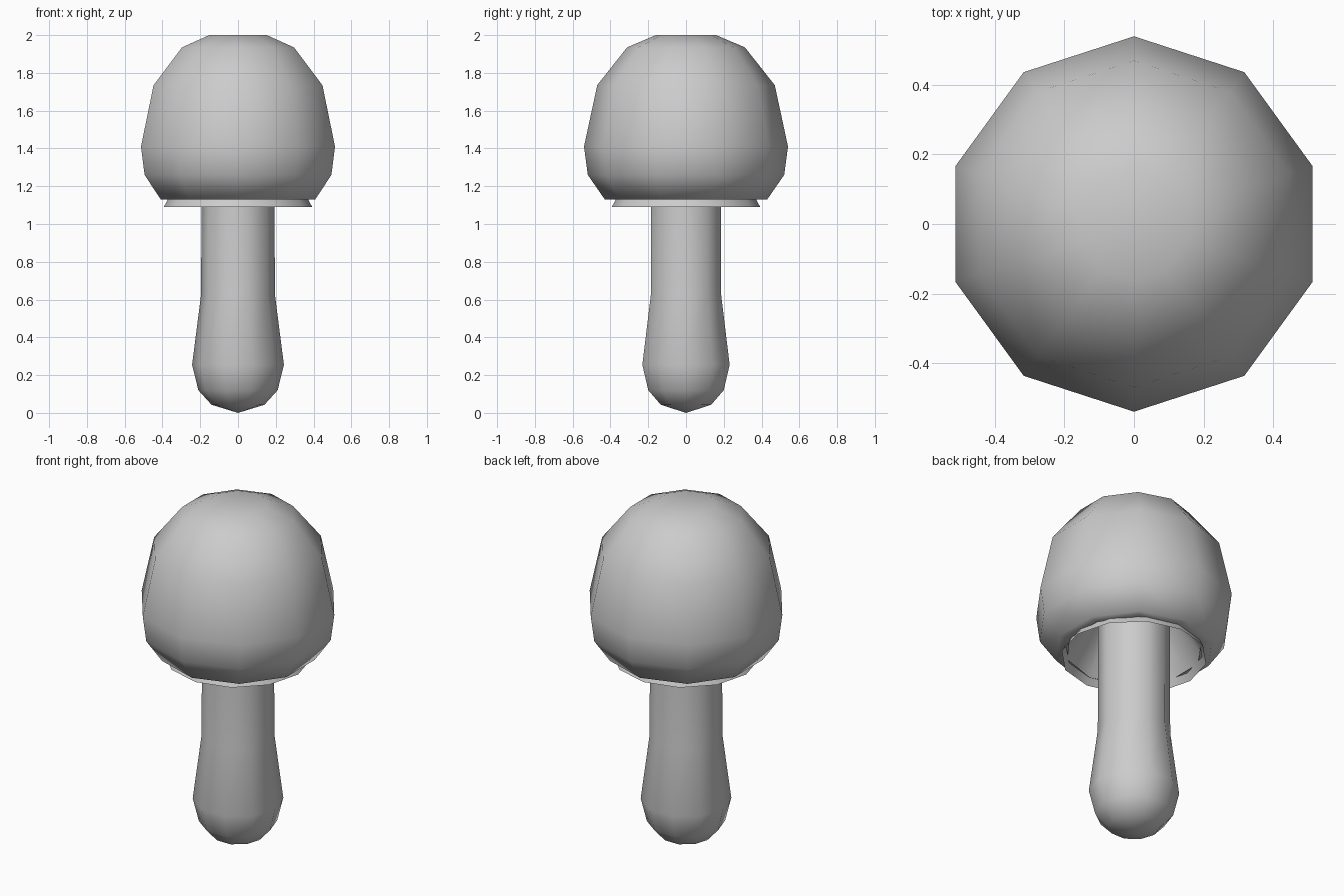
import bpy, bmesh
from math import cos, sin, pi, radians

if "Cube" in bpy.data.objects:
    bpy.data.objects.remove(bpy.data.objects["Cube"])


def lathe(name, profile, sides, start=0.0, angle=60):
    """Revolve (radius, z) points around z; radius 0 makes a pole."""
    bm = bmesh.new()
    rings = []
    for r, z in profile:
        n = 1 if r == 0 else sides
        rings.append([bm.verts.new((r * cos(start + 2 * pi * i / sides),
                                    r * sin(start + 2 * pi * i / sides), z))
                      for i in range(n)])
    for a, b in zip(rings, rings[1:]):
        for i in range(sides):
            j = (i + 1) % sides
            quad = [a[i % len(a)], a[j % len(a)], b[j % len(b)], b[i % len(b)]]
            bm.faces.new(list(dict.fromkeys(quad)))
    bmesh.ops.recalc_face_normals(bm, faces=bm.faces)
    mesh = bpy.data.meshes.new(name)
    bm.to_mesh(mesh)
    bm.free()
    obj = bpy.data.objects.new(name, mesh)
    bpy.context.collection.objects.link(obj)
    bpy.context.view_layer.objects.active = obj
    obj.select_set(True)
    bpy.ops.object.shade_smooth_by_angle(angle=radians(angle))
    obj.select_set(False)
    return obj


# Stem with a rounded, bulbous foot
lathe("stem", [(0, 0), (0.14, 0.043), (0.21, 0.12), (0.243, 0.255),
               (0.195, 0.63), (0.193, 1.5)], 10)

# Domed cap with its rim tucked under
lathe("cap", [(0, 2.0), (0.16, 2.0), (0.312, 1.935), (0.47, 1.735),
              (0.54, 1.41), (0.52, 1.26), (0.43, 1.13), (0.37, 1.13)],
      10, pi / 2)

# Hollow gill skirt hanging just below the cap
lathe("gills", [(0.393, 1.09), (0.355, 1.16), (0.19, 1.45)], 12)
